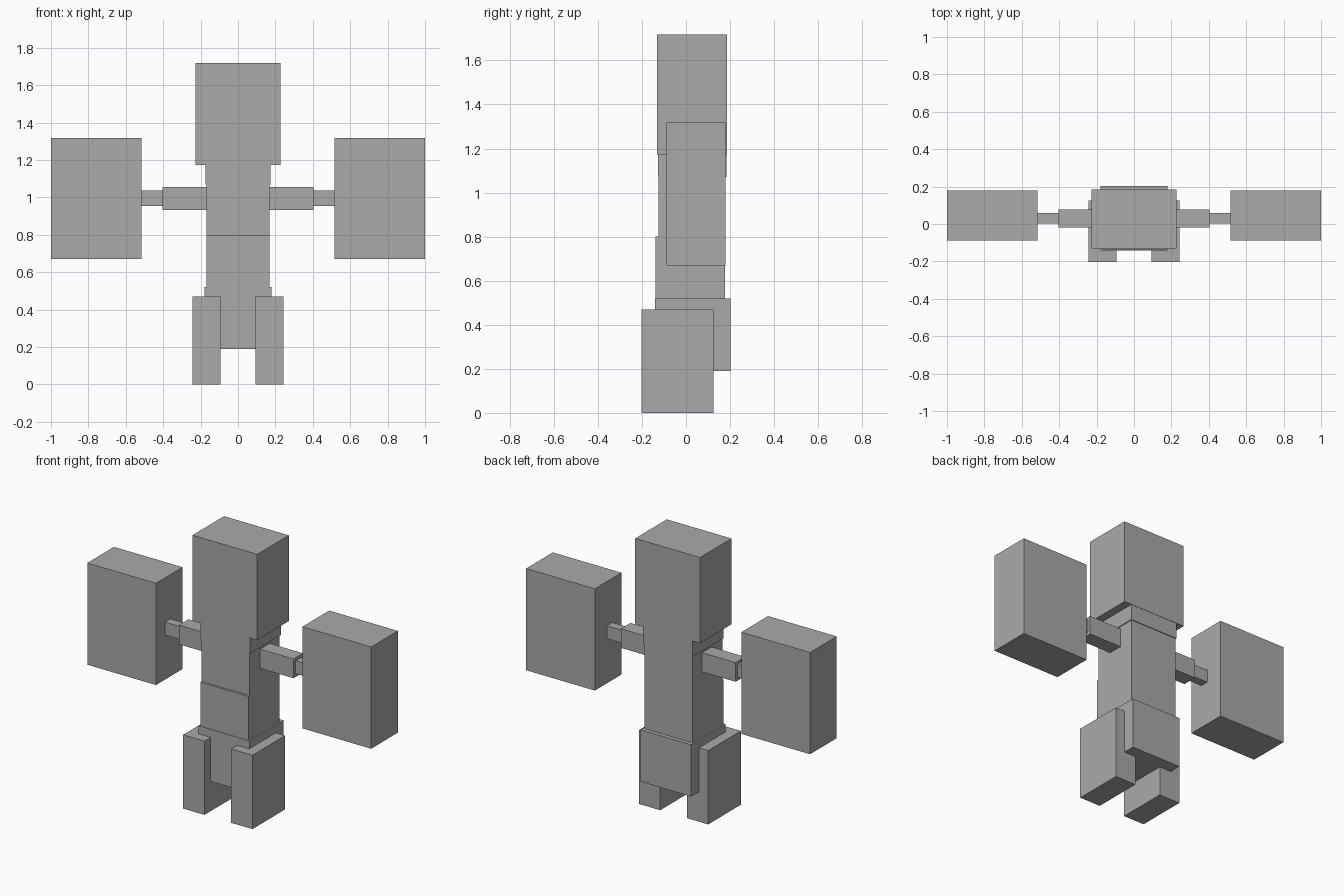
import bpy
import bmesh
from mathutils import Vector

cube = bpy.data.objects.get("Cube")
if cube:
    bpy.data.objects.remove(cube, do_unlink=True)

# One plain grey for the whole figure
GREY = (0.4, 0.4, 0.4, 1.0)
grey = bpy.data.materials.new("plain grey")
grey.use_nodes = True
grey.diffuse_color = GREY
grey.node_tree.nodes["Principled BSDF"].inputs["Base Color"].default_value = GREY


def box(name, x, y, z):
    """Flat-shaded box from (low, high) ranges on each axis."""
    bm = bmesh.new()
    bmesh.ops.create_cube(bm, size=1)
    size = Vector([r[1] - r[0] for r in (x, y, z)])
    center = Vector([(r[0] + r[1]) / 2 for r in (x, y, z)])
    bmesh.ops.scale(bm, vec=size, verts=bm.verts)
    mesh = bpy.data.meshes.new(name)
    bm.to_mesh(mesh)
    bm.free()
    mesh.materials.append(grey)
    obj = bpy.data.objects.new(name, mesh)
    obj.location = center
    bpy.context.collection.objects.link(obj)


def centred(name, half_width, y, z):
    box(name, (-half_width, half_width), y, z)


def pair(name, x, y, z):
    box("left_" + name, x, y, z)
    box("right_" + name, (-x[1], -x[0]), y, z)


# Head and stacked body
centred("head", 0.228, (-0.132, 0.185), (1.172, 1.718))
centred("neck", 0.174, (-0.127, 0.183), (1.07, 1.172))
centred("chest", 0.169, (-0.124, 0.178), (0.8, 1.07))
centred("waist", 0.169, (-0.138, 0.178), (0.52, 0.8))
centred("hips", 0.179, (-0.141, 0.203), (0.19, 0.52))

# Legs, arms and oversized fists
pair("leg", (0.094, 0.244), (-0.203, 0.125), (0, 0.47))
pair("upper_arm", (0.165, 0.404), (-0.018, 0.078), (0.933, 1.055))
pair("forearm", (0.404, 0.517), (0.003, 0.058), (0.954, 1.036))
pair("fist", (0.516, 1.0), (-0.088, 0.18), (0.67, 1.318))
